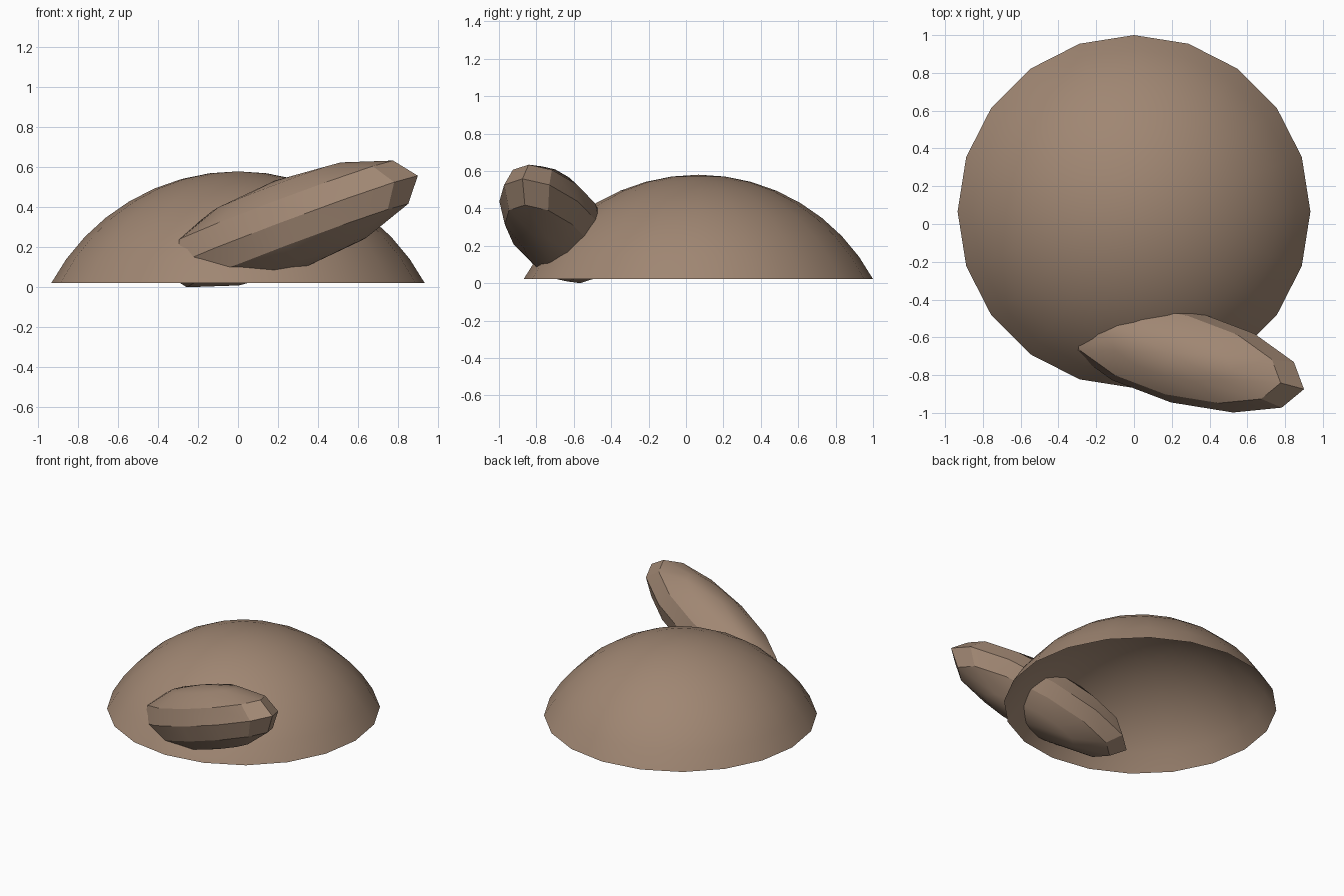
import bpy
import bmesh
from math import asin, sin, cos, pi, radians
from mathutils import Matrix, Vector

cube = bpy.data.objects.get("Cube")
if cube:
    bpy.data.objects.remove(cube, do_unlink=True)

brown = bpy.data.materials.new("warm_brown")
brown.use_nodes = True
colour = (0.35, 0.24, 0.17, 1.0)
brown.diffuse_color = colour
brown.node_tree.nodes["Principled BSDF"].inputs["Base Color"].default_value = colour


def make_object(name, bm, smooth_angle):
    mesh = bpy.data.meshes.new(name)
    bm.to_mesh(mesh)
    bm.free()
    mesh.materials.append(brown)
    obj = bpy.data.objects.new(name, mesh)
    bpy.context.collection.objects.link(obj)
    bpy.ops.object.select_all(action="DESELECT")
    obj.select_set(True)
    bpy.context.view_layer.objects.active = obj
    bpy.ops.object.shade_smooth_by_angle(angle=radians(smooth_angle))
    return obj


# Open dome shell: a spherical cap spun from an arc
RIM, HEIGHT, BASE, RINGS, SIDES = 0.934, 0.558, 0.022, 8, 20
radius = (RIM ** 2 + HEIGHT ** 2) / (2 * HEIGHT)
centre_z = BASE + HEIGHT - radius
span = asin(RIM / radius)
bm = bmesh.new()
arc = [bm.verts.new((radius * sin(span * i / RINGS), 0,
                     centre_z + radius * cos(span * i / RINGS)))
       for i in range(RINGS + 1)]
edges = [bm.edges.new(pair) for pair in zip(arc, arc[1:])]
bmesh.ops.spin(bm, geom=arc + edges, cent=(0, 0, 0), axis=(0, 0, 1),
               angle=2 * pi, steps=SIDES)
bmesh.ops.remove_doubles(bm, verts=bm.verts, dist=0.001)
bmesh.ops.recalc_face_normals(bm, faces=bm.faces)
if sum(f.normal.z for f in bm.faces) < 0:
    bmesh.ops.reverse_faces(bm, faces=bm.faces)
dome = make_object("dome_shell", bm, 40)
dome.location.y = 0.066

# Long low-poly pod, tilted and sunk through the front of the dome
bm = bmesh.new()
bmesh.ops.create_uvsphere(bm, u_segments=12, v_segments=6, radius=1)
bmesh.ops.scale(bm, vec=Vector((0.705, 0.25, 0.23)), verts=bm.verts)
tilt = Matrix.Rotation(radians(-15), 4, "Z") @ Matrix.Rotation(radians(-20), 4, "Y")
bmesh.ops.transform(bm, matrix=tilt, verts=bm.verts)
pod = make_object("tilted_pod", bm, 30)
pod.location = (0.26, -0.703, 0.317)
